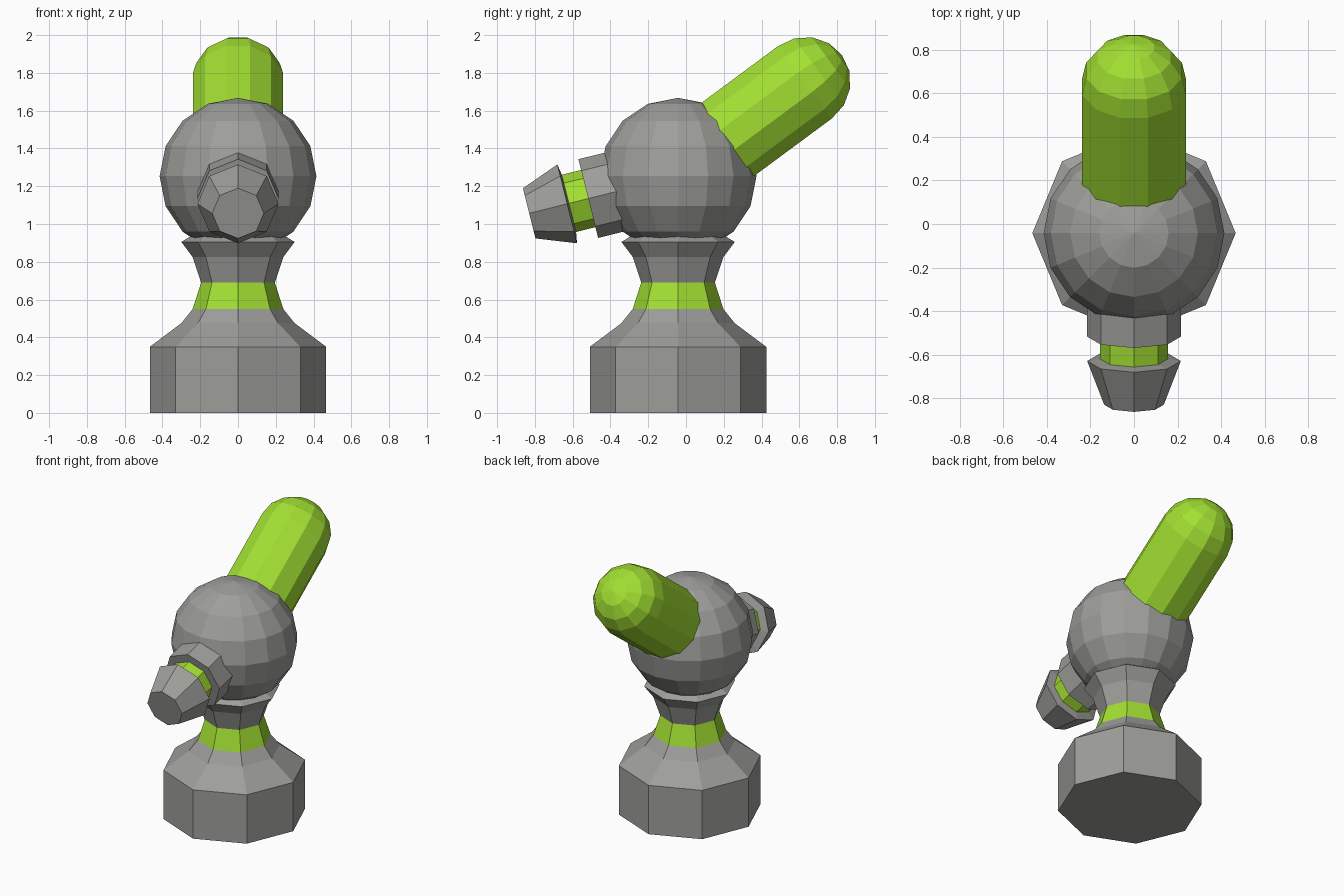
import bpy, bmesh
from math import sin, cos, pi, radians

if "Cube" in bpy.data.objects:
    bpy.data.objects.remove(bpy.data.objects["Cube"])


def material(name, rgb):
    m = bpy.data.materials.new(name)
    m.diffuse_color = (*rgb, 1)
    m.use_nodes = True
    m.node_tree.nodes["Principled BSDF"].inputs["Base Color"].default_value = m.diffuse_color
    return m


GREY = material("grey_metal", (0.34, 0.34, 0.325))
GREEN = material("lime_green", (0.36, 0.74, 0.032))
HEAD = (0, -0.042, 1.253)  # centre of the ball; both arms radiate from it


def lathe(name, profile, sides, mats, location=(0, 0, 0), tilt=0, phase=0, bands=()):
    """Spin (radius, height) points about local z; radius 0 makes a pole.
    Profile bands listed in 'bands' get the second material."""
    bm = bmesh.new()
    rings = []
    for r, z in profile:
        if r == 0:
            rings.append([bm.verts.new((0, 0, z))] * sides)
        else:
            rings.append([bm.verts.new((r * cos(2 * pi * i / sides + phase),
                                        r * sin(2 * pi * i / sides + phase), z))
                          for i in range(sides)])
    for k, (a, b) in enumerate(zip(rings, rings[1:])):
        for i in range(sides):
            j = (i + 1) % sides
            f = bm.faces.new(list(dict.fromkeys((a[i], a[j], b[j], b[i]))))
            f.material_index = 1 if k in bands else 0
    if profile[0][0]:
        bm.faces.new(rings[0][::-1])
    if profile[-1][0]:
        bm.faces.new(rings[-1])
    bmesh.ops.recalc_face_normals(bm, faces=bm.faces)
    me = bpy.data.meshes.new(name)
    bm.to_mesh(me)
    bm.free()
    for m in mats:
        me.materials.append(m)
    ob = bpy.data.objects.new(name, me)
    ob.location = location
    ob.rotation_euler.x = radians(tilt)
    bpy.context.collection.objects.link(ob)
    return ob


# Octagonal pedestal with a flared neck and a green waist band
lathe("pedestal", [(0.467, 0), (0.467, 0.35), (0.30, 0.475), (0.24, 0.55),
                   (0.195, 0.69), (0.24, 0.825), (0.30, 0.905), (0.24, 0.942)],
      8, [GREY, GREEN], location=(0, HEAD[1], 0), bands=[3])

# Ball head
R = 0.415
ball = [(R * cos(a), R * sin(a)) for a in (-pi / 2 + i * pi / 8 for i in range(1, 8))]
lathe("ball_head", [(0, -R)] + ball + [(0, R)], 16, [GREY], location=HEAD)

# Green round-ended tank leaning up and back
r, length = 0.247, 0.835
dome = [(r * cos(i * pi / 8), length + 0.244 * sin(i * pi / 8)) for i in range(4)]
lathe("tank", [(r, 0.3)] + dome + [(0, length + 0.244)], 12, [GREEN],
      location=HEAD, tilt=-53.5, phase=pi / 12)

# Stepped nozzle pointing forward and slightly down, with a green gap ring
lathe("nozzle", [(0.215, 0.30), (0.215, 0.49), (0.156, 0.49), (0.156, 0.595),
                 (0.215, 0.605), (0.137, 0.812)],
      8, [GREY, GREEN], location=HEAD, tilt=104, bands=[2])
